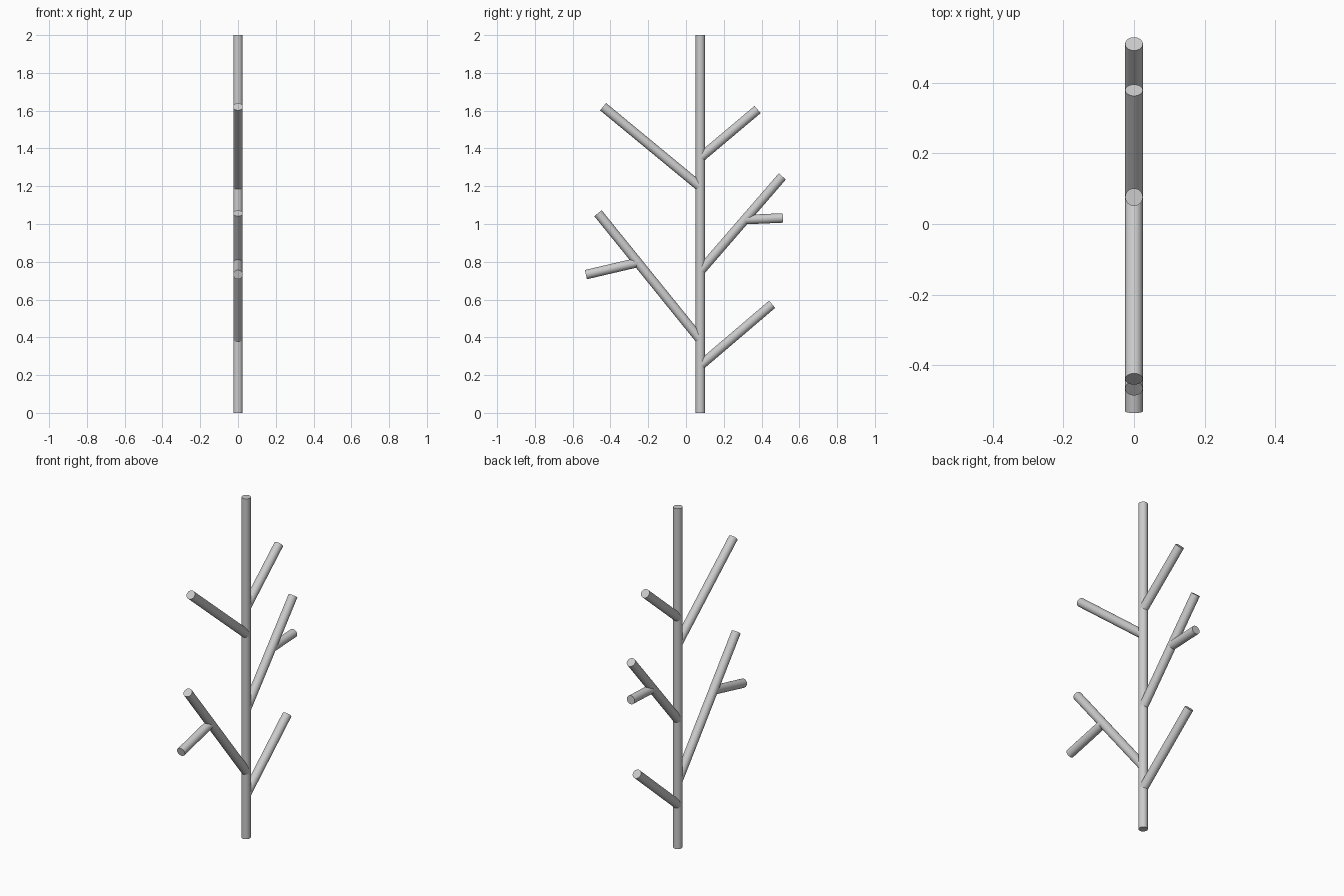
import bpy, math
from mathutils import Vector

if "Cube" in bpy.data.objects:
    bpy.data.objects.remove(bpy.data.objects["Cube"])

RADIUS = 0.025
TRUNK_Y = 0.076


def rod(name, start, end):
    """Capped cylinder between two (y, z) points in the x = 0 plane."""
    a, b = Vector((0, *start)), Vector((0, *end))
    d = b - a
    bpy.ops.mesh.primitive_cylinder_add(vertices=32, radius=RADIUS, depth=d.length,
                                        location=(a + b) / 2)
    ob = bpy.context.object
    ob.name = name
    ob.rotation_euler = (math.atan2(-d.y, d.z), 0, 0)
    bpy.ops.object.shade_smooth_by_angle(angle=math.radians(30))
    return ob


# Upright trunk
rod("trunk", (TRUNK_Y, 0), (TRUNK_Y, 2))

# Branches: height on the trunk axis, tip (y, z)
branches = {
    "branch_right_low": (0.251, (0.456, 0.575)),
    "branch_left_low": (0.387, (-0.466, 1.057)),
    "branch_right_mid": (0.751, (0.510, 1.252)),
    "branch_left_high": (1.196, (-0.439, 1.621)),
    "branch_right_high": (1.351, (0.379, 1.606)),
}
for name, (z, tip) in branches.items():
    rod(name, (TRUNK_Y, z), tip)

# Twigs growing off two of the branches
rod("twig_right", (0.308, 1.023), (0.513, 1.032))
rod("twig_left", (-0.256, 0.796), (-0.530, 0.732))
